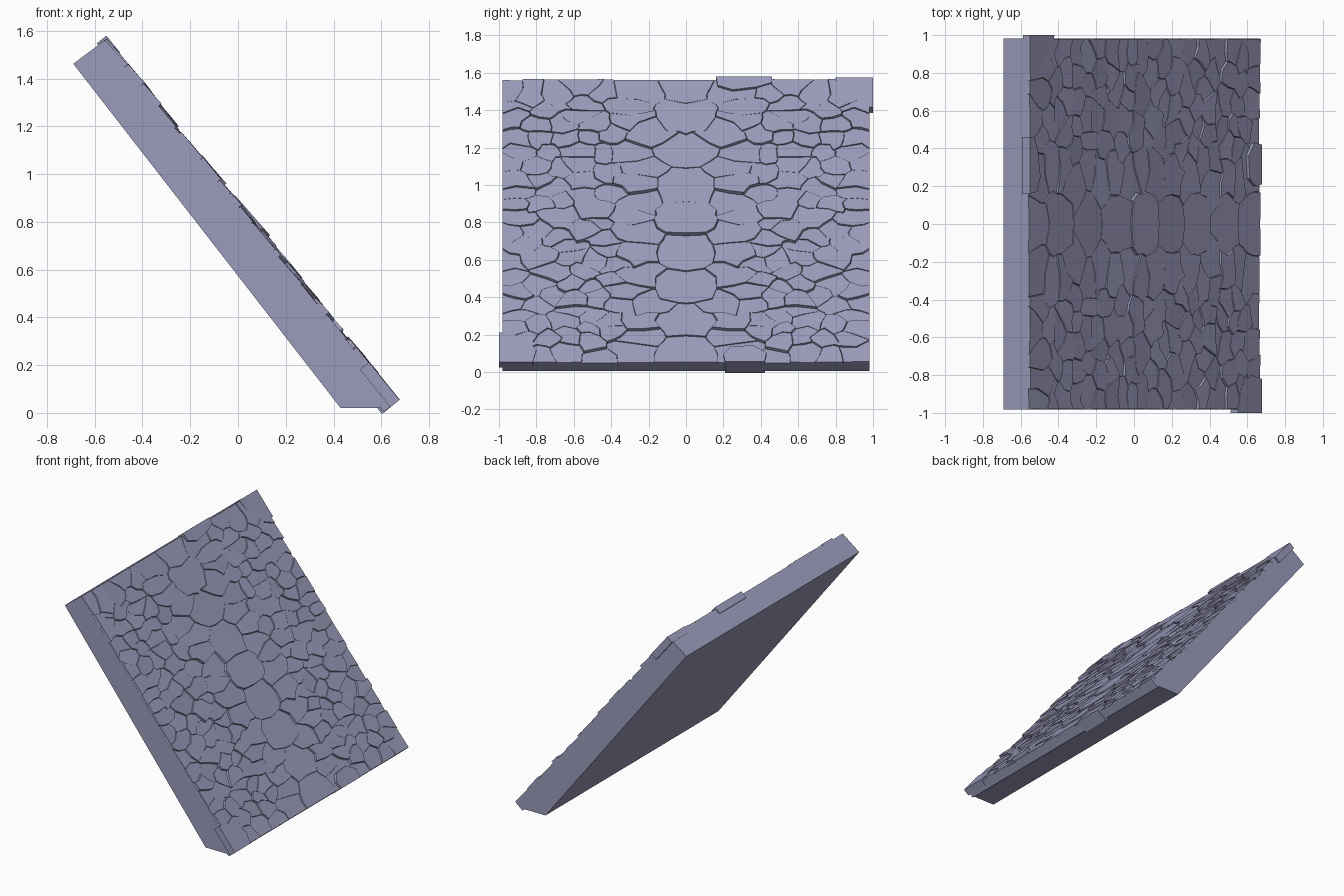
import bpy, random, math
from mathutils import Vector, noise

if "Cube" in bpy.data.objects:
    bpy.data.objects.remove(bpy.data.objects["Cube"])

random.seed(7)
HALF = 0.982                                   # half width in y
SQUASH = 0.72                                  # stones are wider than tall
ORIGIN = Vector((-0.562, 0, 1.558))            # top edge of the sloping face
DOWN = Vector((0.628, 0, -0.778)).normalized()
NORMAL = Vector((-DOWN.z, 0, DOWN.x))
LENGTH = 1.945

slate = bpy.data.materials.new("slate")
slate.diffuse_color = (0.33, 0.33, 0.5, 1)
slate.use_nodes = True
slate.node_tree.nodes["Principled BSDF"].inputs["Base Color"].default_value = slate.diffuse_color


def place(u, v, h):
    return ORIGIN + DOWN * u + Vector((0, v, 0)) + NORMAL * h


def make(name, verts, faces):
    me = bpy.data.meshes.new(name)
    me.from_pydata(verts, [], faces)
    me.materials.append(slate)
    ob = bpy.data.objects.new(name, me)
    bpy.context.collection.objects.link(ob)
    return ob


def prism_faces(n, o=0):
    # bottom ring o..o+n-1, top ring after it
    fs = [[o + i for i in reversed(range(n))], [o + n + i for i in range(n)]]
    fs += [[o + i, o + (i + 1) % n, o + n + (i + 1) % n, o + n + i] for i in range(n)]
    return fs


# slab: profile extruded along y
prof = [(-0.69, 1.462), (0.43, 0.02), (0.598, 0.02), (0.614, 0.006)]
foot, head = place(LENGTH, 0, 0), place(0, 0, 0)
prof += [(foot.x, foot.z), (head.x, head.z)]
n = len(prof)
make("slab", [(x, HALF, z) for x, z in prof] + [(x, -HALF, z) for x, z in prof], prism_faces(n))


def clip(poly, mid, d):
    # keep the half-plane (p - mid).d <= 0
    out = []
    for i, a in enumerate(poly):
        b = poly[(i + 1) % len(poly)]
        da, db = (a - mid).dot(d), (b - mid).dot(d)
        if da <= 0:
            out.append(a)
        if da * db < 0:
            out.append(a.lerp(b, da / (da - db)))
    return out


def warp(p):
    # undo the squash and roughen the outline, symmetric about the centre line
    u, v = p.x, p.y / SQUASH
    s = 1 if v >= 0 else -1
    q = noise.noise_vector(Vector((u * 13, abs(v) * 13, 0.3)))
    du = 0.045 * q.x if 0.002 < u < LENGTH - 0.002 else 0
    dv = 0.045 * q.y * s if 0.002 < abs(v) < HALF - 0.002 else 0
    return Vector((min(max(u + du, 0), LENGTH), min(max(v + dv, -HALF), HALF)))


# stone centres in squashed space: mirrored left/right, large on the centre line
W = HALF * SQUASH
sites = [Vector((u, 0)) for u in (0.06, 0.26, 0.5, 0.74, 0.96, 1.18, 1.42, 1.66, 1.88)]
for _ in range(5000):
    p = Vector((random.uniform(0.03, LENGTH - 0.03), random.uniform(0.06, W - 0.02)))
    gap = random.choice((0.075, 0.1, 0.14, 0.17))
    if all((p - s).length > (max(gap, 0.19) if s.y == 0 else gap) for s in sites):
        sites += [p, Vector((p.x, -p.y))]

# stones: one flat-topped prism for each cell, lower edge standing proud
verts, faces = [], []
for c in sites:
    cell = [Vector(q) for q in ((0, -W), (LENGTH, -W), (LENGTH, W), (0, W))]
    for s in sites:
        if s is not c and (s - c).length < 0.7:
            cell = clip(cell, (s + c) / 2, s - c)
    ring = []
    for i, a in enumerate(cell):
        b = cell[(i + 1) % len(cell)]
        ring.append(warp(a))
        if (b - a).length > 0.04:
            ring.append(warp(a.lerp(b, 0.5)))
    mid = sum(ring, Vector((0, 0))) / len(ring)
    rnd = random.Random(int(c.x * 1e5) + int(abs(c.y) * 1e5))
    h0, tu, tv = rnd.uniform(0.002, 0.021), rnd.uniform(-0.01, 0.07), rnd.uniform(-0.03, 0.03)
    tv *= (c.y > 0) - (c.y < 0)
    if c.y == 0 and 0.9 < c.x < 1.0:           # the proud stone in the middle
        h0, tu = 0.026, 0.04
    o = len(verts)
    low, top = [], []
    for p in ring:
        e = mid - p
        q = p + e * min(0.002 / max(e.length, 0.01), 0.3)   # narrow joint
        h = max(h0 + (p.x - mid.x) * tu + (p.y - mid.y) * tv, 0.001)
        low.append(place(p.x, p.y, -0.01))
        top.append(place(q.x, q.y, h))
    verts += low + top
    faces += prism_faces(len(ring), o)
make("stones", verts, faces)


def edge_stone(name, outline, h0, h1):
    make(name, [place(u, v, h0) for u, v in outline] + [place(u, v, h1) for u, v in outline],
         prism_faces(len(outline)))


# larger stones that jut past the edges
E = LENGTH
edge_stone("corner_stone_top", [(-0.004, 0.8), (0.1, 0.82), (0.17, 0.87), (0.2, 1.0), (-0.004, 1.0)], -0.03, 0.019)
edge_stone("corner_stone_bottom", [(E - 0.2, -1.0), (E + 0.003, -1.0), (E + 0.003, -0.82), (E - 0.08, -0.8),
                                   (E - 0.17, -0.86)], -0.03, 0.019)
edge_stone("ridge_stone", [(-0.01, 0.16), (0.05, 0.17), (0.08, 0.25), (0.06, 0.38), (0.03, 0.46), (-0.01, 0.46)],
           -0.03, 0.022)
edge_stone("foot_stone", [(E - 0.1, 0.24), (E - 0.05, 0.2), (E + 0.003, 0.21), (E + 0.003, 0.42), (E - 0.06, 0.43),
                          (E - 0.11, 0.36)], -0.075, 0.021)
